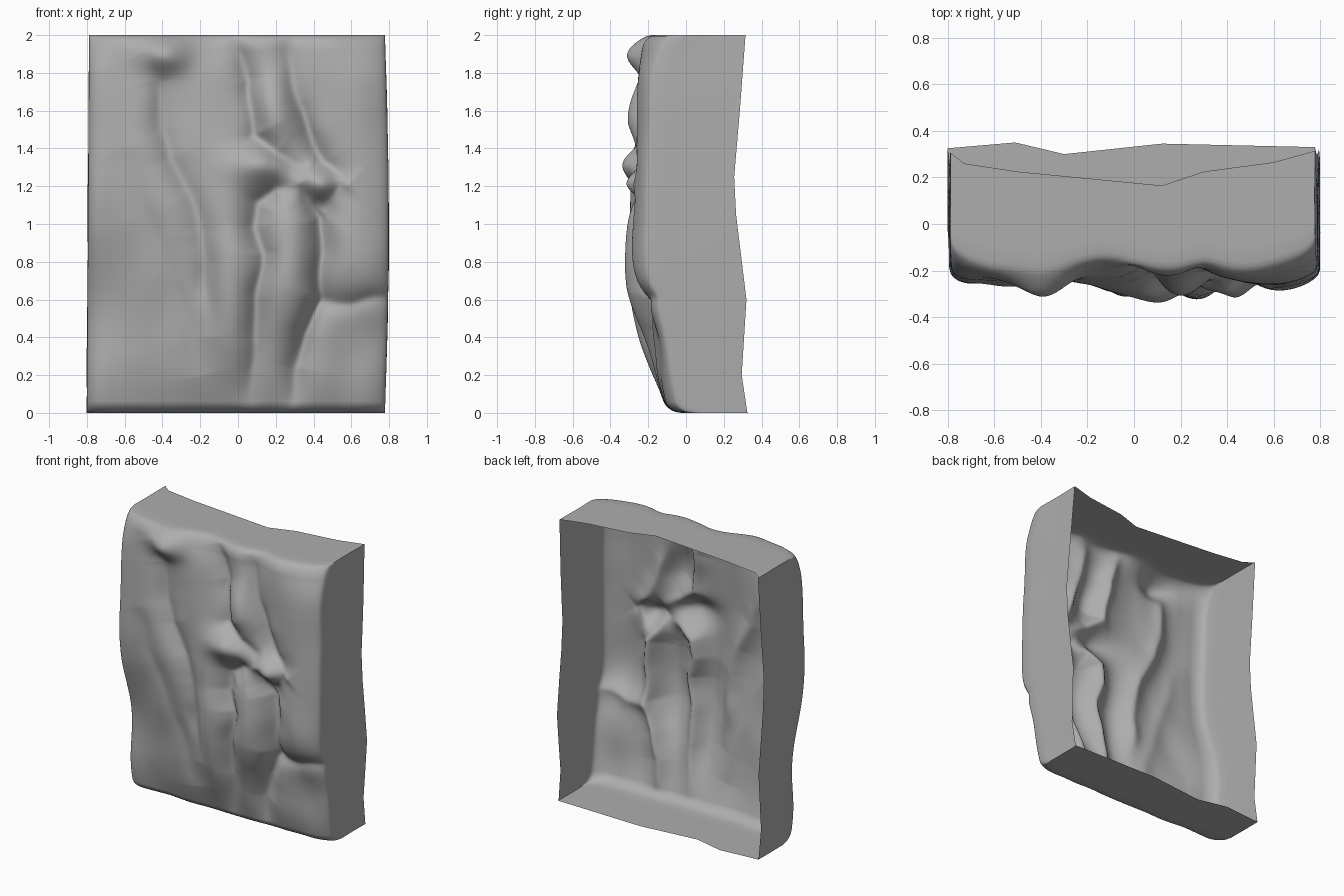
import bpy, bmesh, math
from mathutils import Vector, noise

cube = bpy.data.objects.get("Cube")
if cube:
    bpy.data.objects.remove(cube, do_unlink=True)

HEIGHT = 2.0
COLS, ROWS, WALL_STEPS = 150, 190, 6

# Uneven back rim
TOP_RIM = [(-.8, .315), (-.73, .26), (-.5, .225), (.12, .165), (.3, .225), (.6, .265), (.78, .315)]
LOW_RIM = [(-.8, .325), (-.51, .35), (-.3, .3), (.12, .345), (.78, .33)]
SIDE_RIM = [(0, .325), (.2, .295), (.6, .32), (1.05, .265), (1.25, .255), (1.6, .285), (2, .315)]

# Cracks: depth, width, path of (x, z)
CRACKS = [
    (.06, .06, [(-.5, 1.92), (-.42, 1.75), (-.4, 1.5), (-.37, 1.35), (-.25, 1.15),
                (-.19, .95), (-.17, .7), (-.14, .4)]),
    (.09, .05, [(-.03, 1.98), (.06, 1.75), (.08, 1.47), (.2, 1.37), (.38, 1.29)]),
    (.08, .05, [(.24, 1.98), (.32, 1.65), (.38, 1.48), (.45, 1.34), (.58, 1.21)]),
    (.09, .05, [(.32, 1.2), (.2, 1.19), (.1, 1.12), (.08, 1.0), (.13, .85),
                (.1, .55), (.09, .35), (.07, .03)]),
    (.11, .05, [(.33, 1.22), (.38, 1.1), (.43, 1.03), (.44, .85), (.44, .62),
                (.35, .42), (.3, .25), (.28, .01)]),
    (.04, .05, [(.4, .6), (.6, .58), (.88, .63)]),
    (.04, .05, [(.44, 1.06), (.5, 1.14), (.56, 1.22)]),
    (.03, .08, [(-.6, 1.4), (-.5, 1.1), (-.35, .75), (-.25, .4), (-.2, .2)]),
]

# Bulges and hollows: x, z, radius x, radius z, height
BULGES = [
    (.26, .75, .17, .38, .08), (.2, 1.57, .14, .2, .08), (.13, 1.32, .16, .1, .08),
    (.44, 1.21, .09, .08, .08), (-.06, 1.0, .16, .4, .05), (-.03, .5, .13, .3, .05),
    (-.48, 1.35, .14, .35, .03), (-.39, 1.89, .13, .09, .08), (.62, .9, .15, .25, .03),
    (.62, 1.55, .15, .3, .02), (-.35, 1.0, .12, .3, .02),
    (.66, .38, .24, .22, -.06), (-.18, .7, .06, .12, -.02),
    (-.82, .55, .33, .32, -.13), (-.13, 1.98, .16, .12, -.05), (.3, 1.97, .09, .12, -.03),
    (-.8, 2, .14, .12, -.05), (.8, 2, .22, .16, -.06),
]


def interp(table, t):
    for (a, va), (b, vb) in zip(table, table[1:]):
        if t <= b:
            return va + (vb - va) * max(0, t - a) / (b - a)
    return table[-1][1]


def left_x(z):
    return -.8 + .006 * z


def right_x(z):
    return .778 + .02 * math.sin(math.pi * z / HEIGHT)


def crack_depth(x, z, crack):
    depth, width, path = crack
    best, along, n = 9.0, 0.0, len(path) - 1
    for i, ((ax, az), (bx, bz)) in enumerate(zip(path, path[1:])):
        dx, dz = bx - ax, bz - az
        t = ((x - ax) * dx + (z - az) * dz) / (dx * dx + dz * dz)
        t = min(1, max(0, t))
        d = math.hypot(x - ax - t * dx, z - az - t * dz)
        if d < best:
            best, along = d, (i + t) / n
    taper = 1 - (1 - math.sin(math.pi * along)) ** 2
    # Rounded valley floor with pillowed flanks
    return depth * taper * math.exp(.45 - math.hypot(best / width, .45))


def rounding(edge, radius, drop):
    k = 1 - min(1, max(0, edge / radius))
    return drop * (1 - math.sqrt(1 - k * k))


def front_y(x, z):
    # Slightly wandering coordinates keep the cracks natural
    wx = x + .02 * noise.noise(Vector((x * 4, 7, z * 5)))
    wz = z + .02 * noise.noise(Vector((x * 5, 1, z * 4)))
    # Slab thickness tapers strongly to the foot and slightly to the top
    off = z - .85
    h = .26 - (.235 if off < 0 else .025) * off * off
    h += sum(k * math.exp(-((x - cx) / rx) ** 2 - ((z - cz) / rz) ** 2)
             for cx, cz, rx, rz, k in BULGES)
    h -= sum(crack_depth(wx, wz, c) for c in CRACKS)
    h += .012 * noise.noise(Vector((x * 5, 3, z * 3)))
    # Round each edge over
    h -= rounding(x - left_x(z), .1, .07) + rounding(right_x(z) - x, .18, .07)
    h -= rounding(z, .06, .07) + rounding(HEIGHT - z, .08, .06)
    return -h


def rim_y(x, z):
    if z > HEIGHT - .001:
        return interp(TOP_RIM, x)
    if z < .001:
        return interp(LOW_RIM, x)
    return interp(SIDE_RIM, z)


def spread(i, n):
    # Denser spacing near both borders, from 0 to 1
    u = 2 * i / n - 1
    return .5 + .25 * (u + math.sin(u * math.pi / 2))


# Carved front surface
bm = bmesh.new()
grid = []
for j in range(ROWS + 1):
    z = HEIGHT * spread(j, ROWS)
    row = []
    for i in range(COLS + 1):
        x = left_x(z) + (right_x(z) - left_x(z)) * spread(i, COLS)
        row.append(bm.verts.new((x, front_y(x, z), z)))
    grid.append(row)
for low, high in zip(grid, grid[1:]):
    for i in range(COLS):
        bm.faces.new((low[i], low[i + 1], high[i + 1], high[i]))

# Side walls run back from the border to the open rim
border = (grid[0][:-1] + [r[-1] for r in grid[:-1]]
          + grid[-1][:0:-1] + [r[0] for r in grid[:0:-1]])
ring = border
for s in range(1, WALL_STEPS + 1):
    t = s / WALL_STEPS
    back = []
    for v in border:
        x, y, z = v.co
        yy = y + (rim_y(x, z) - y) * t
        wobble = 1 + .006 * noise.noise(Vector((yy * 4, z * 3, x))) * math.sin(math.pi * t)
        back.append(bm.verts.new((x * wobble, yy, z)))
    for i in range(len(ring)):
        k = (i + 1) % len(ring)
        bm.faces.new((ring[k], ring[i], back[i], back[k]))
    ring = back

mesh = bpy.data.meshes.new("rock_wall_panel")
bm.to_mesh(mesh)
bm.free()
panel = bpy.data.objects.new("rock_wall_panel", mesh)
bpy.context.collection.objects.link(panel)

# Plain grey stone
stone = bpy.data.materials.new("grey_stone")
stone.use_nodes = True
grey = (.42, .42, .42, 1)
stone.diffuse_color = grey
stone.node_tree.nodes["Principled BSDF"].inputs["Base Color"].default_value = grey
mesh.materials.append(stone)

bpy.ops.object.select_all(action='DESELECT')
panel.select_set(True)
bpy.context.view_layer.objects.active = panel
bpy.ops.object.shade_smooth_by_angle(angle=math.radians(70))
